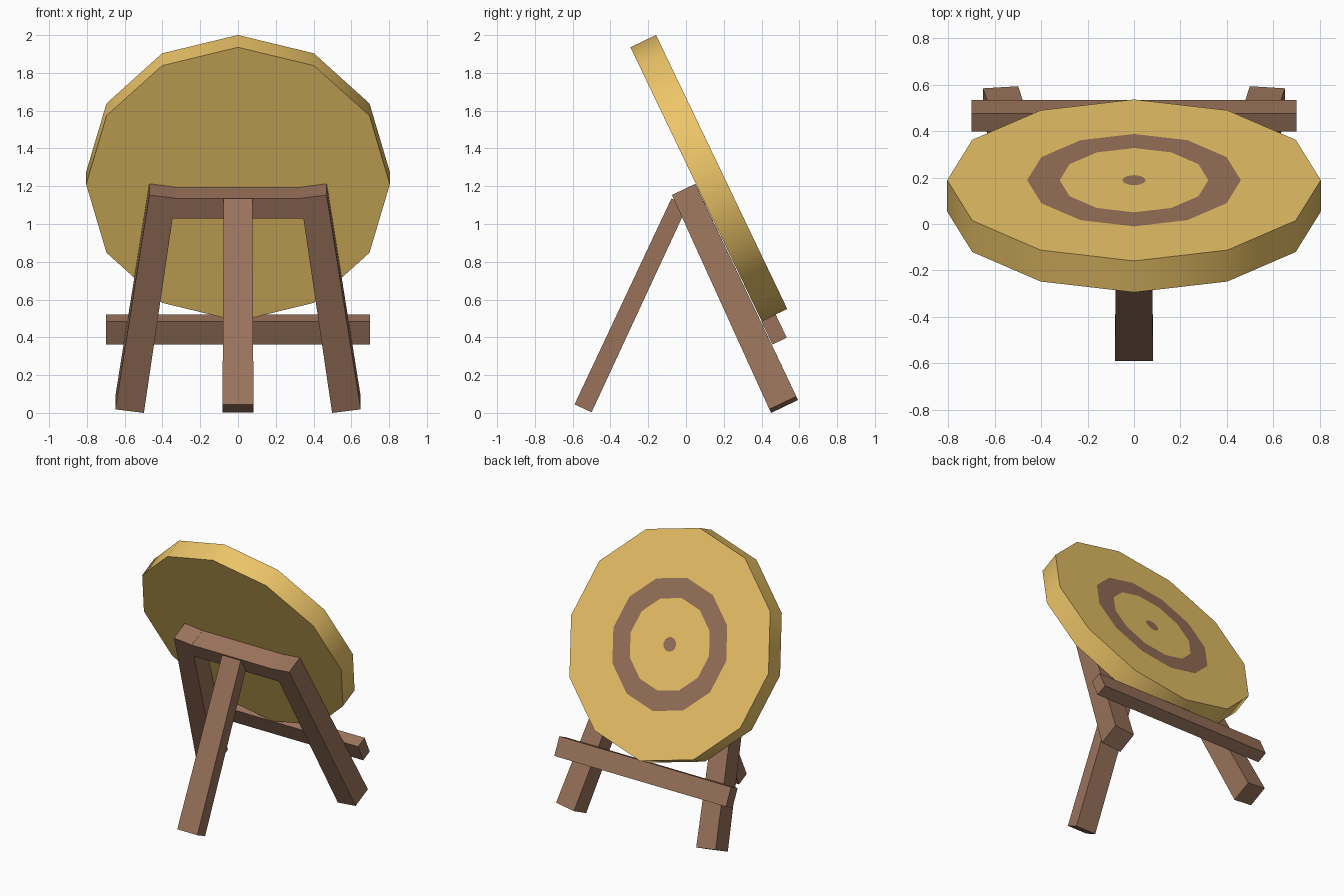
import bpy, bmesh, math
from mathutils import Vector

if "Cube" in bpy.data.objects:
    bpy.data.objects.remove(bpy.data.objects["Cube"])

# Tilted easel plane: x across, v up the board, u out of the painted face
TILT = math.radians(25.6)
CENTRE = Vector((0, 0.121, 1.243))
UP = Vector((0, -math.sin(TILT), math.cos(TILT)))
OUT = Vector((0, math.cos(TILT), math.sin(TILT)))


def on_board(x, v, u):
    return CENTRE + Vector((x, 0, 0)) + UP * v + OUT * u


def material(name, rgb):
    m = bpy.data.materials.new(name)
    m.diffuse_color = (*rgb, 1)
    m.use_nodes = True
    m.node_tree.nodes["Principled BSDF"].inputs["Base Color"].default_value = m.diffuse_color
    return m


straw = material("straw", (0.85, 0.56, 0.14))
wood = material("wood", (0.32, 0.17, 0.105))


def finish(name, bm, mats):
    bmesh.ops.recalc_face_normals(bm, faces=bm.faces)
    mesh = bpy.data.meshes.new(name)
    bm.to_mesh(mesh)
    bm.free()
    for m in mats:
        mesh.materials.append(m)
    obj = bpy.data.objects.new(name, mesh)
    bpy.context.collection.objects.link(obj)
    return obj


def beam(name, start, end):
    """Solid between two four-cornered ends."""
    bm = bmesh.new()
    a = [bm.verts.new(p) for p in start]
    b = [bm.verts.new(p) for p in end]
    bm.faces.new(a)
    bm.faces.new(b)
    for i in range(4):
        j = (i + 1) % 4
        bm.faces.new((a[i], a[j], b[j], b[i]))
    return finish(name, bm, [wood])


# Target disc: concentric 12-sided loops, painted by band
SIDES = 12
bm = bmesh.new()
loops = []
for r, u in ((0.05, 0.075), (0.32, 0.075), (0.46, 0.075), (0.804, 0.075), (0.804, -0.075)):
    loops.append([bm.verts.new(on_board(r * math.cos(k * math.tau / SIDES),
                                        r * math.sin(k * math.tau / SIDES), u))
                  for k in range(SIDES)])
bm.faces.new(loops[0]).material_index = 1
bm.faces.new(loops[-1])
for band, (p, q) in enumerate(zip(loops, loops[1:])):
    for k in range(SIDES):
        n = (k + 1) % SIDES
        f = bm.faces.new((p[k], p[n], q[n], q[k]))
        f.material_index = 1 if band == 1 else 0
disc = finish("target_disc", bm, [straw, wood])
bpy.context.view_layer.objects.active = disc
disc.select_set(True)
bpy.ops.object.shade_smooth_by_angle(angle=math.radians(40))

# Splayed front legs, slightly thicker at the foot
SPLAY = math.atan2(0.175, 1.25)
for side, label in ((-1, "left"), (1, "right")):
    def leg_end(x, v, width, back, front):
        dx, dv = width / 2 * math.cos(SPLAY), width / 2 * math.sin(SPLAY)
        return [on_board(side * (x + s * dx), v + s * dv, u)
                for s, u in ((-1, back), (1, back), (1, front), (-1, front))]
    beam("front_leg_" + label,
         leg_end(0.40, -0.006, 0.14, -0.215, -0.077),
         leg_end(0.574, -1.253, 0.153, -0.24, -0.082))

# Top rail between the front legs
beam("top_rail", *[[on_board(s * x, v, u) for x, v, u in
                    ((0.332, -0.017, -0.215), (0.352, -0.133, -0.217),
                     (0.352, -0.133, -0.077), (0.332, -0.017, -0.077))]
                   for s in (-1, 1)])

# Ledge the disc rests on
beam("ledge", *[[on_board(x, v, u) for v, u in
                 ((-0.804, -0.077), (-0.94, -0.077), (-0.94, 0.007), (-0.804, 0.007))]
                for x in (-0.7, 0.7)])

# Rear prop leg
beam("rear_leg",
     [(-0.082, -0.59, 0.045), (0.082, -0.59, 0.045), (0.082, -0.5, 0.003), (-0.082, -0.5, 0.003)],
     [(-0.076, -0.077, 1.135), (0.076, -0.077, 1.135), (0.076, 0.008, 1.097), (-0.076, 0.008, 1.097)])
